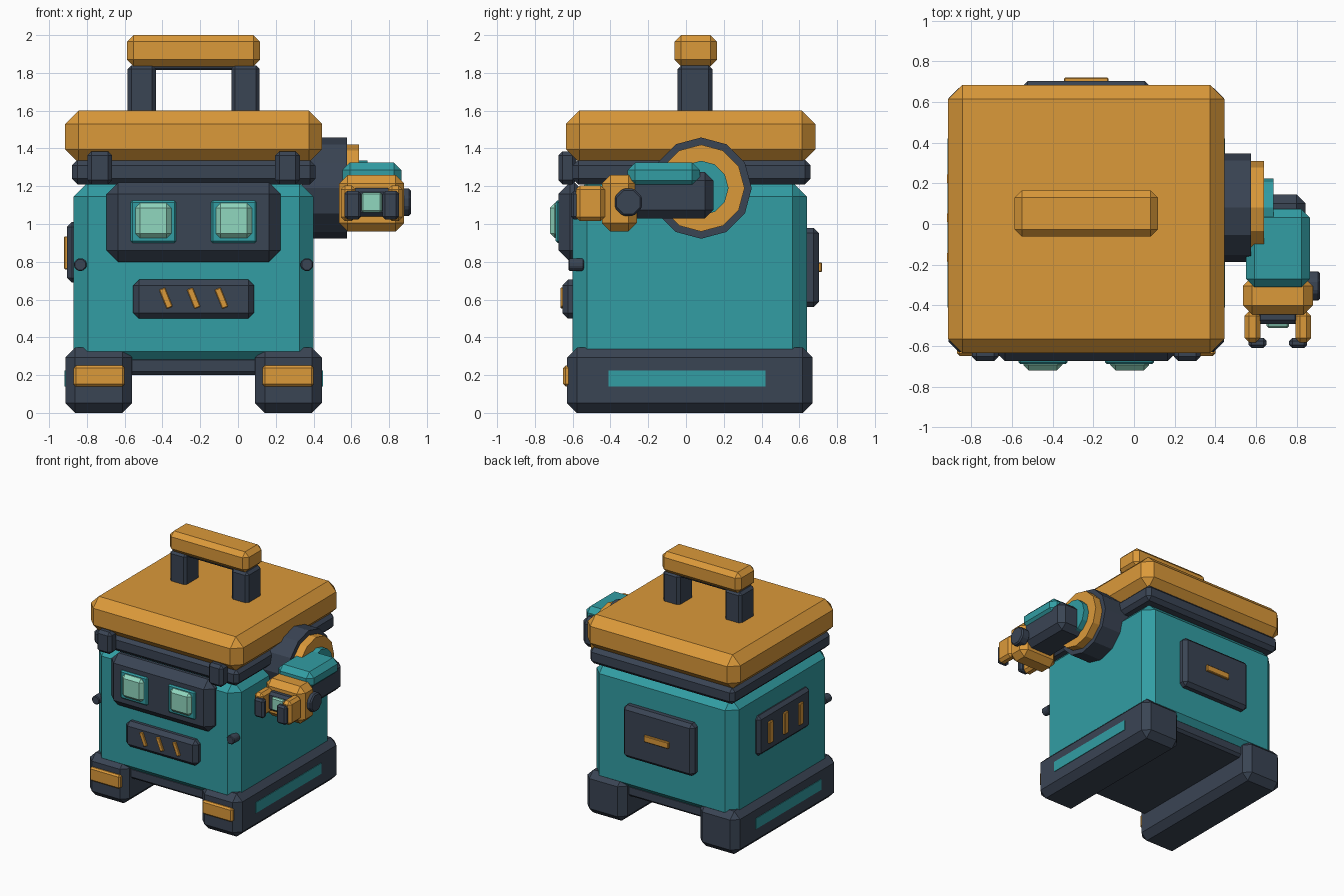
import bpy
import bmesh
import math
from mathutils import Matrix

if "Cube" in bpy.data.objects:
    bpy.data.objects.remove(bpy.data.objects["Cube"], do_unlink=True)

CX, CY = -0.235, 0.025  # centre of the box body


def material(name, rgb):
    m = bpy.data.materials.new(name)
    m.use_nodes = True
    col = (*rgb, 1.0)
    m.diffuse_color = col
    bsdf = next(n for n in m.node_tree.nodes if n.type == 'BSDF_PRINCIPLED')
    bsdf.inputs["Base Color"].default_value = col
    bsdf.inputs["Roughness"].default_value = 0.6
    return m


ORANGE = material("orange", (0.71, 0.32, 0.042))
TEAL = material("teal", (0.032, 0.34, 0.37))
DARK = material("dark slate", (0.042, 0.058, 0.088))
MINT = material("mint glow", (0.28, 0.68, 0.52))


def finish(name, bm, mat, bevel):
    if bevel:
        bmesh.ops.bevel(bm, geom=bm.edges[:], offset=bevel, segments=1,
                        affect='EDGES', clamp_overlap=True)
    bmesh.ops.recalc_face_normals(bm, faces=bm.faces[:])
    me = bpy.data.meshes.new(name)
    bm.to_mesh(me)
    bm.free()
    me.materials.append(mat)
    ob = bpy.data.objects.new(name, me)
    bpy.context.collection.objects.link(ob)
    return ob


def box(name, mat, xs, ys, zs, bevel=0.0, tilt=0.0):
    """Chamfered box from x, y and z ranges, optionally tilted about y."""
    mid = [sum(r) / 2 for r in (xs, ys, zs)]
    size = [r[1] - r[0] for r in (xs, ys, zs)]
    bm = bmesh.new()
    bmesh.ops.create_cube(bm, size=1.0, matrix=Matrix.Diagonal((*size, 1)))
    ob = finish(name, bm, mat, bevel)
    ob.data.transform(Matrix.Translation(mid) @ Matrix.Rotation(tilt, 4, 'Y'))
    return ob


def disc(name, mat, axis, centre, radius, span, sides, turn=0.0, bevel=0.0):
    """Flat-sided cylinder along x or y; centre holds the other two coordinates."""
    bm = bmesh.new()
    bmesh.ops.create_cone(bm, cap_ends=True, segments=sides, radius1=radius,
                          radius2=radius, depth=span[1] - span[0],
                          matrix=Matrix.Rotation(turn, 4, 'Z'))
    ob = finish(name, bm, mat, bevel)
    mid = sum(span) / 2
    if axis == 'X':
        loc, rot = (mid, *centre), Matrix.Rotation(math.pi / 2, 4, 'Y')
    else:
        loc, rot = (centre[0], mid, centre[1]), Matrix.Rotation(math.pi / 2, 4, 'X')
    ob.data.transform(Matrix.Translation(loc) @ rot)
    return ob


def about(c, half):
    return (c - half, c + half)


# Body, underside, rim and lid
box("body", TEAL, about(CX, 0.635), (-0.6, 0.64), (0.25, 1.22), 0.075)
box("underside_plate", DARK, about(CX, 0.56), (-0.56, 0.6), (0.2, 0.3), 0.02)
box("rim", DARK, about(CX, 0.645), (-0.6, 0.66), (1.21, 1.34), 0.03)
box("lid", ORANGE, about(CX, 0.68), (-0.635, 0.685), (1.325, 1.6), 0.07)

# Carrying handle
box("handle_grip", ORANGE, about(CX, 0.352), (-0.062, 0.165), (1.835, 2.0), 0.035)
box("handle_crossbar", DARK, about(CX, 0.22), (-0.02, 0.12), (1.815, 1.86), 0.01)

# Parts mirrored across the body centre
for side, s in (("right", -1), ("left", 1)):
    box(side + "_handle_post", DARK, about(CX + s * 0.275, 0.075),
        (-0.045, 0.14), (1.58, 1.84), 0.02)
    box(side + "_foot", DARK, about(CX + s * 0.502, 0.177),
        (-0.63, 0.67), (0.0, 0.345), 0.052)
    box(side + "_toe_plate", ORANGE, about(CX + s * 0.5, 0.135),
        (-0.65, -0.6), (0.14, 0.25), 0.012)
    box(side + "_foot_stripe", TEAL, about(CX + s * 0.68, 0.004),
        (-0.41, 0.42), (0.14, 0.225))
    box(side + "_latch", DARK, about(CX + s * 0.497, 0.065),
        (-0.675, -0.58), (1.21, 1.385), 0.022)
    disc(side + "_bolt", DARK, 'Y', (CX + s * 0.6, 0.785), 0.036,
         (-0.622, -0.54), 8, math.pi / 8, 0.006)
    eye = CX + s * 0.213
    box(side + "_eye_frame", TEAL, about(eye, 0.121),
        (-0.69, -0.64), (0.9, 1.125), 0.01)
    box(side + "_eye_lens", MINT, about(eye, 0.095),
        (-0.72, -0.66), (0.925, 1.11), 0.025)

# Face and mouth
box("face_panel", DARK, about(CX, 0.46), (-0.675, -0.53), (0.8, 1.22), 0.06)
box("mouth_panel", DARK, about(CX, 0.32), (-0.655, -0.56), (0.5, 0.705), 0.03)
for i in (-1, 0, 1):
    box("mouth_slash", ORANGE, about(CX + i * 0.147, 0.017),
        (-0.665, -0.64), (0.553, 0.662), 0.004, math.radians(-22))

# Back panel with slot, and vent on the right side
box("back_panel", DARK, about(CX, 0.317), (0.6, 0.703), (0.56, 0.98), 0.028)
box("back_slot", ORANGE, about(CX, 0.11), (0.69, 0.72), (0.745, 0.797), 0.005)
box("vent_panel", DARK, (-0.905, -0.82), (-0.3, 0.36), (0.69, 1.01), 0.025)
for i in (-1, 0, 1):
    box("vent_bar", ORANGE, (-0.92, -0.89), about(0.03 + i * 0.193, 0.025),
        (0.76, 0.935), 0.005)

# Shoulder, stacked discs
SHOULDER = (0.08, 1.19)
disc("shoulder_drum", DARK, 'X', SHOULDER, 0.268, (0.34, 0.576), 12)
disc("shoulder_ring", ORANGE, 'X', SHOULDER, 0.23, (0.56, 0.64), 12)
disc("shoulder_hub", TEAL, 'X', SHOULDER, 0.145, (0.62, 0.686), 12)

# Arm
ARM = 0.708
box("arm", DARK, (0.57, 0.845), (-0.33, 0.145), (1.03, 1.275), 0.045)
box("arm_guard", TEAL, (0.552, 0.865), (-0.31, 0.073), (1.19, 1.325), 0.04)
box("wrist", ORANGE, about(ARM, 0.172), (-0.445, -0.26), (0.96, 1.26), 0.045)
disc("wrist_cap", DARK, 'X', (-0.305, 1.115), 0.078, (0.84, 0.915), 8,
     math.pi / 8, 0.01)

# Hand with two fingers and a glowing palm
box("palm", DARK, about(ARM, 0.105), (-0.492, -0.42), (1.04, 1.19), 0.02)
box("palm_light", MINT, about(ARM, 0.055), (-0.512, -0.47), (1.062, 1.168), 0.01)
for side, s in (("inner", -1), ("outer", 1)):
    box(side + "_finger", ORANGE, about(ARM + s * 0.125, 0.039),
        (-0.583, -0.43), (1.015, 1.205), 0.022)
    box(side + "_fingertip", DARK, about(ARM + s * 0.1, 0.044),
        (-0.61, -0.56), (1.025, 1.175), 0.015)
